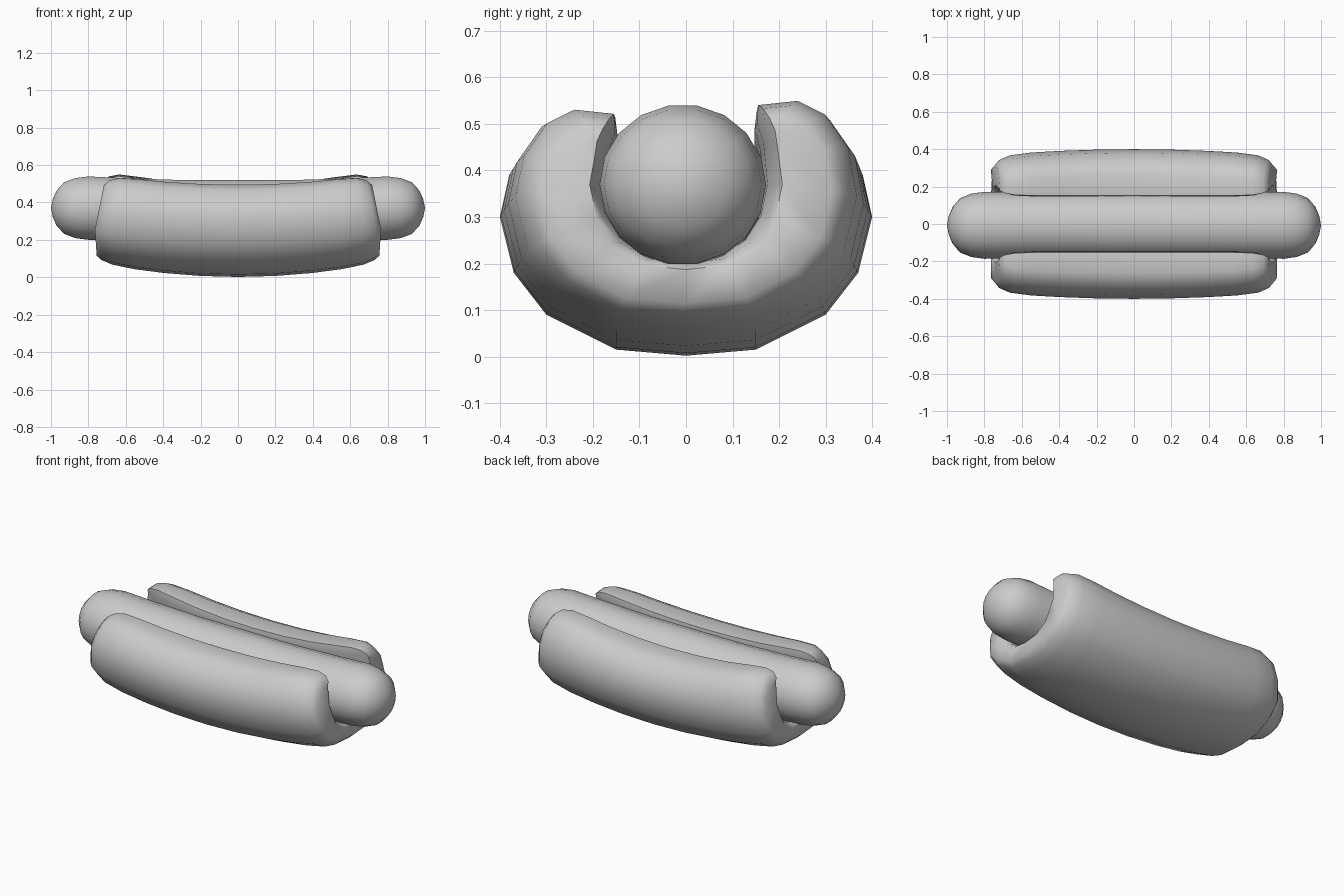
import bpy
import bmesh
from math import sin, cos, pi

if "Cube" in bpy.data.objects:
    bpy.data.objects.remove(bpy.data.objects["Cube"])


def loft(name, rings, cap, angle):
    """Skin a series of closed rings; cap(bm, ring) closes the ends."""
    bm = bmesh.new()
    loops = [[bm.verts.new(p) for p in r] for r in rings]
    n = len(loops[0])
    for a, b in zip(loops, loops[1:]):
        for i in range(n):
            j = (i + 1) % n
            bm.faces.new((a[i], a[j], b[j], b[i]))
    cap(bm, loops[0])
    cap(bm, loops[-1])
    bmesh.ops.recalc_face_normals(bm, faces=bm.faces)
    mesh = bpy.data.meshes.new(name)
    bm.to_mesh(mesh)
    bm.free()
    obj = bpy.data.objects.new(name, mesh)
    bpy.context.collection.objects.link(obj)
    bpy.ops.object.select_all(action='DESELECT')
    obj.select_set(True)
    bpy.context.view_layer.objects.active = obj
    bpy.ops.object.shade_smooth_by_angle(angle=angle)
    return obj


# Bun: U-shaped section, half profile mirrored across y
outer = [(0, .002), (.15, .015), (.30, .09), (.37, .18), (.40, .30),
         (.38, .39), (.325, .465), (.26, .495)]
inner = [(0, .165), (.07, .175), (.122, .212), (.155, .265), (.168, .33),
         (.16, .40), (.147, .445), (.152, .485)]


def both_sides(half):
    return [(-y, z) for y, z in half[:0:-1]] + half


OUT, INN = both_sides(outer), both_sides(inner)


def bun_ring(x, inset):
    s = (x / .7) ** 2
    sx = 1 if x > 0 else -1

    def place(p, q):
        # pull the wall towards its middle to round the bun ends
        my, mz = (p[0] + q[0]) / 2, (p[1] + q[1]) / 2
        y = my + (p[0] - my) * (1 - inset)
        z = mz + (p[1] - mz) * (1 - inset)
        z -= inset * .11 * max(0, (z - .3) / .2)
        # the underside curls up a little more than the lips
        lift = s * (.045 + .02 * max(0, 1 - z / .2))
        if y > .1 and z > .35:
            lift += s * .02
        lean = .05 * s * (z - .2) / .3 if z > .2 else .01 * s * (.2 - z) / .2
        wide = 1 - .07 * s if abs(y) > .2 else 1
        return (x - sx * lean, y * wide, z + lift)

    o = [place(p, q) for p, q in zip(OUT, INN)]
    i = [place(q, p) for p, q in zip(OUT, INN)]
    return o + i[::-1]


def bun_cap(bm, ring):
    n = len(ring)
    for i in range(n // 2 - 1):
        bm.faces.new((ring[i], ring[i + 1], ring[n - 2 - i], ring[n - 1 - i]))


half = [(.2, 0), (.4, 0), (.56, 0), (.68, .06), (.74, .25), (.765, .5)]
stations = [(-x, f) for x, f in half[::-1]] + [(0, 0)] + half
loft("bun", [bun_ring(x, f) for x, f in stations], bun_cap, pi / 3)


# Sausage: round section, slight sag, domed ends
def sausage_ring(x, r, sides=18):
    zc = .352 + .018 * min(1, abs(x) / .8) ** 2
    return [(x, -.007 + 1.04 * r * cos(2 * pi * k / sides),
             zc + r * sin(2 * pi * k / sides)) for k in range(sides)]


half = [(.3, .168), (.6, .17), (.8, .172), (.87, .163), (.93, .14),
        (.97, .095), (.99, .05)]
stations = [(-x, r) for x, r in half[::-1]] + [(0, .17)] + half


def dome_cap(bm, ring):
    sx = 1 if ring[0].co.x > 0 else -1
    tip = bm.verts.new((sx, -.007, .37))
    for a, b in zip(ring, ring[1:] + ring[:1]):
        bm.faces.new((a, b, tip))


loft("sausage", [sausage_ring(x, r) for x, r in stations], dome_cap, pi / 2)
